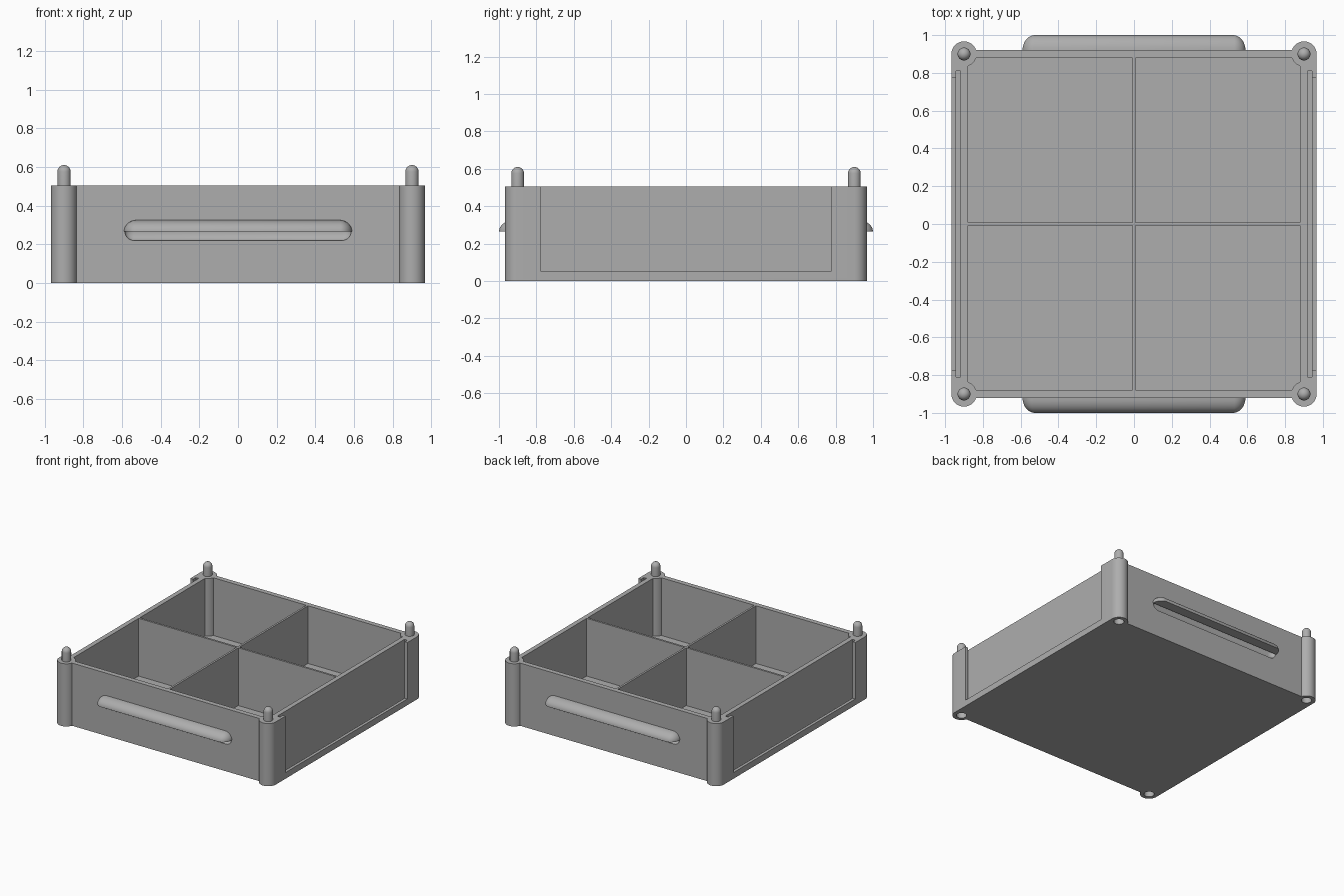
import bpy, bmesh
from math import sin, cos, pi, asin
from mathutils import Matrix

if "Cube" in bpy.data.objects:
    bpy.data.objects.remove(bpy.data.objects["Cube"])

TOP, WALL_Y, POST, RAD, INNER, RIB, FLOOR = 0.505, 0.92, 0.9, 0.067, 0.88, 0.008, 0.04
QUADS = [(1, 1), (-1, 1), (-1, -1), (1, -1)]

grey = bpy.data.materials.new("plain grey")
grey.use_nodes = True
grey.diffuse_color = (0.42, 0.42, 0.42, 1)
grey.node_tree.nodes["Principled BSDF"].inputs["Base Color"].default_value = grey.diffuse_color


def finish(bm, name):
    bmesh.ops.recalc_face_normals(bm, faces=bm.faces)
    mesh = bpy.data.meshes.new(name)
    bm.to_mesh(mesh)
    bm.free()
    mesh.materials.append(grey)
    ob = bpy.data.objects.new(name, mesh)
    bpy.context.collection.objects.link(ob)
    return ob


def prism(name, points, z0, z1):
    bm = bmesh.new()
    face = bm.faces.new([bm.verts.new((x, y, z0)) for x, y in points])
    new = bmesh.ops.extrude_face_region(bm, geom=[face])["geom"]
    bmesh.ops.translate(bm, verts=[v for v in new if isinstance(v, bmesh.types.BMVert)],
                        vec=(0, 0, z1 - z0))
    return finish(bm, name)


def box(name, x0, x1, y0, y1, z0, z1):
    return prism(name, [(x0, y0), (x1, y0), (x1, y1), (x0, y1)], z0, z1)


def arc(a0, a1, n, r=RAD, c=POST):
    return [(c + r * cos(a0 + (a1 - a0) * i / n), c + r * sin(a0 + (a1 - a0) * i / n))
            for i in range(n + 1)]


def capsule(half, ry, rz, rx, y, z):
    # Ellipsoid stretched along x
    bm = bmesh.new()
    bmesh.ops.create_uvsphere(bm, u_segments=32, v_segments=17, radius=1)
    bmesh.ops.rotate(bm, verts=bm.verts, matrix=Matrix.Rotation(pi / 2, 3, 'Y'))
    for v in bm.verts:
        shift = half - rx if v.co.x > 0 else rx - half
        v.co = (v.co.x * rx + shift, v.co.y * ry + y, v.co.z * rz + z)
    return bm


def combine(body, other, operation):
    mod = body.modifiers.new(operation, 'BOOLEAN')
    mod.operation, mod.object, mod.solver = operation, other, 'EXACT'
    bpy.context.view_layer.objects.active = body
    bpy.ops.object.modifier_apply(modifier=mod.name)
    bpy.data.objects.remove(other)


# Tray block with round corner posts
corner = arc(0, pi - asin((WALL_Y - POST) / RAD), 20)
outline = []
for sx, sy in QUADS:
    outline += [(x * sx, y * sy) for x, y in (corner if sx * sy > 0 else corner[::-1])]
tray = prism("tray", outline, 0, TOP)

# Four compartments, leaving the cross divider and post bulges
bite = asin((POST - INNER) / RAD)
pocket = [(RIB, RIB), (INNER, RIB)] + arc(1.5 * pi - bite, pi + bite, 8) + [(RIB, INNER)]
for sx, sy in QUADS:
    combine(tray, prism("pocket_cutter", [(x * sx, y * sy) for x, y in pocket], FLOOR, 1),
            'DIFFERENCE')

# Panel slots in the two sides, open at the top
for s in (-1, 1):
    combine(tray, box("slot_cutter", s * 0.918, s * 0.943, -0.81, 0.81, 0.02, 1), 'DIFFERENCE')
    combine(tray, box("window_cutter", s * 0.935, s * 1.1, -0.775, 0.775, 0.05, 1), 'DIFFERENCE')

# Sockets under the posts
for sx, sy in QUADS:
    ring = arc(0, 2 * pi * 23 / 24, 23, 0.038)
    combine(tray, prism("socket_cutter", [(x * sx, y * sy) for x, y in ring], -0.1, 0.11),
            'DIFFERENCE')

# Finger pulls: half-round lip above a scooped hollow
for s in (-1, 1):
    lip = capsule(0.59, 0.08, 0.06, 0.065, s * WALL_Y, 0.265)
    for co, no in (((0, 0, 0.265), (0, 0, -1)), ((0, s * 0.9, 0), (0, -s, 0))):
        cut = bmesh.ops.bisect_plane(lip, geom=lip.verts[:] + lip.edges[:] + lip.faces[:],
                                     plane_co=co, plane_no=no, clear_outer=True, dist=0.0001)
        bmesh.ops.holes_fill(lip, edges=[e for e in lip.edges if e.is_boundary])
    combine(tray, finish(lip, "lip"), 'UNION')
    combine(tray, finish(capsule(0.585, 0.033, 0.046, 0.05, s * WALL_Y, 0.265), "scoop_cutter"),
            'DIFFERENCE')

# Domed stacking pegs
pegs = []
for i, (sx, sy) in enumerate(QUADS):
    bm = bmesh.new()
    bmesh.ops.create_uvsphere(bm, u_segments=24, v_segments=12, radius=0.034)
    for v in bm.verts:
        v.co.z = v.co.z + 0.576 if v.co.z > -0.001 else TOP - 0.005
        v.co.x += sx * POST
        v.co.y += sy * POST
    # Straight shaft below the dome
    bmesh.ops.delete(bm, geom=[v for v in bm.verts if v.co.z < TOP], context='VERTS')
    rim = [e for e in bm.edges if e.is_boundary]
    new = bmesh.ops.extrude_edge_only(bm, edges=rim)["geom"]
    for v in new:
        if isinstance(v, bmesh.types.BMVert):
            v.co.z = TOP - 0.005
    bmesh.ops.holes_fill(bm, edges=[e for e in bm.edges if e.is_boundary])
    pegs.append(finish(bm, "stacking_peg_%d" % (i + 1)))

# Smooth shading with crisp edges
for ob in [tray] + pegs:
    bpy.ops.object.select_all(action='DESELECT')
    ob.select_set(True)
    bpy.context.view_layer.objects.active = ob
    bpy.ops.object.shade_smooth_by_angle(angle=0.6)
